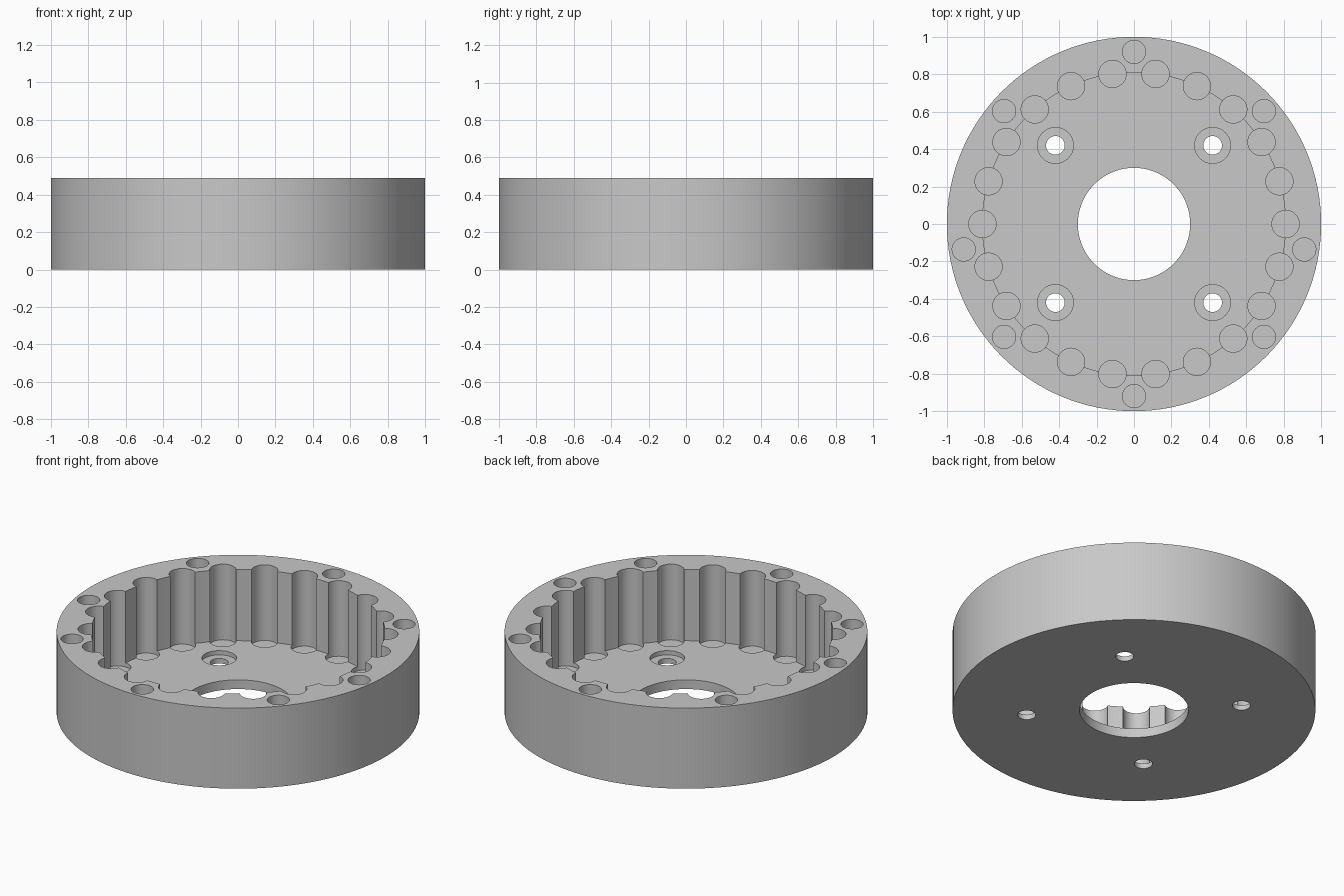
import bpy
import bmesh
from math import cos, sin, radians, tau
from mathutils import Matrix

cube = bpy.data.objects.get("Cube")
if cube:
    bpy.data.objects.remove(cube, do_unlink=True)

HEIGHT = 0.49
FLOOR = 0.056      # top of the cavity floor
RECESS = 0.03      # bottom of the pin grooves and counterbores
ABOVE = HEIGHT + 0.1

grey = bpy.data.materials.new("plain grey")
grey.use_nodes = True
colour = (0.58, 0.58, 0.58, 1)
grey.diffuse_color = colour
grey.node_tree.nodes["Principled BSDF"].inputs["Base Color"].default_value = colour


def cylinders(name, centres, radius, bottom, top, sides):
    """One object holding an upright cylinder at every centre."""
    bm = bmesh.new()
    for x, y in centres:
        bmesh.ops.create_cone(
            bm, cap_ends=True, segments=sides, radius1=radius, radius2=radius,
            depth=top - bottom,
            matrix=Matrix.Translation((x, y, (bottom + top) / 2)))
    mesh = bpy.data.meshes.new(name)
    bm.to_mesh(mesh)
    bm.free()
    mesh.materials.append(grey)
    obj = bpy.data.objects.new(name, mesh)
    bpy.context.collection.objects.link(obj)
    return obj


def polar(radius, angles):
    return [(radius * cos(a), radius * sin(a)) for a in angles]


def cut(body, cutter):
    """Subtract the cutter from the body, then discard it."""
    cutter.hide_render = True
    mod = body.modifiers.new(cutter.name, 'BOOLEAN')
    mod.operation = 'DIFFERENCE'
    mod.solver = 'EXACT'
    mod.object = cutter
    bpy.ops.object.modifier_apply(modifier=mod.name)
    bpy.data.objects.remove(cutter, do_unlink=True)


# Round housing
centre = [(0, 0)]
housing = cylinders("ring_housing", centre, 1, 0, HEIGHT, 128)
bpy.ops.object.select_all(action='DESELECT')
bpy.context.view_layer.objects.active = housing
housing.select_set(True)

# Main cavity and central opening
cut(housing, cylinders("cavity", centre, 0.81, FLOOR, ABOVE, 128))
cut(housing, cylinders("central_opening", centre, 0.3, -0.1, FLOOR + 0.1, 96))

# Pin grooves around the cavity wall, sunk slightly into the floor
pins = polar(0.81, [i * tau / 22 for i in range(22)])
cut(housing, cylinders("pin_grooves", pins, 0.073, RECESS, ABOVE, 32))

# Counterbored mounting holes in the floor
mounts = [(x, y) for x in (-0.42, 0.42) for y in (-0.42, 0.42)]
cut(housing, cylinders("counterbores", mounts, 0.096, RECESS, FLOOR + 0.1, 32))
cut(housing, cylinders("mounting_holes", mounts, 0.05, -0.1, FLOOR + 0.1, 32))

# Blind screw holes in the rim
rim_angles = [radians(a) for a in (90, 41, -8.5, -41, -90, 139, 188.5, 221)]
cut(housing, cylinders("rim_holes", polar(0.92, rim_angles), 0.062, 0.19, ABOVE, 32))

bpy.ops.object.shade_smooth_by_angle(angle=radians(30))
